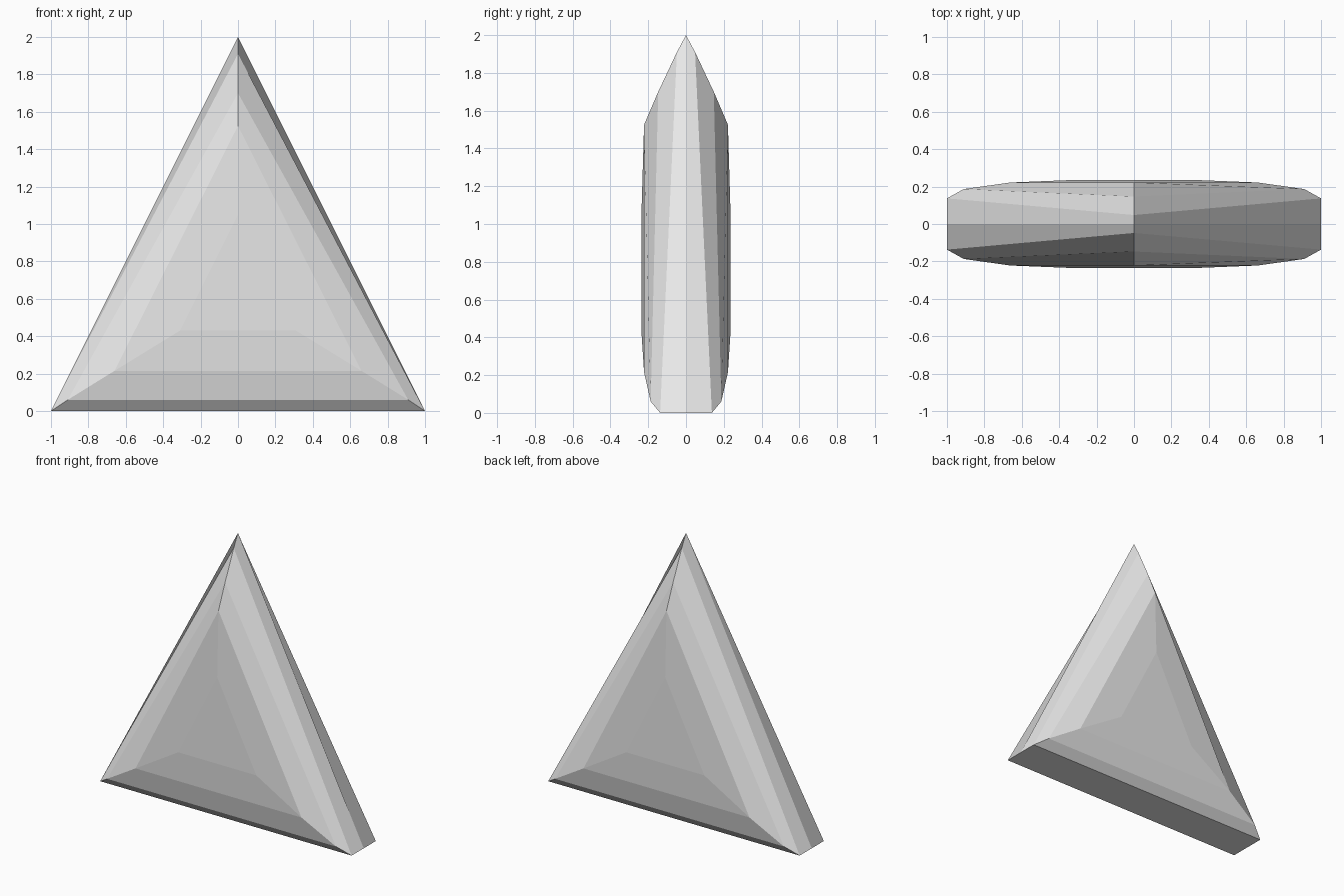
import bpy
import bmesh

cube = bpy.data.objects.get("Cube")
if cube:
    bpy.data.objects.remove(cube, do_unlink=True)

# Plain grey stone
grey = bpy.data.materials.new("light_grey")
grey.use_nodes = True
colour = (0.8, 0.8, 0.8, 1.0)
grey.diffuse_color = colour
grey.node_tree.nodes["Principled BSDF"].inputs["Base Color"].default_value = colour

# Triangular rings from the middle outwards:
# half width, base depth, apex depth, base height, apex height
middle = (1.0, 0.0, 0.0, 0.0, 2.0)
bevels = [
    (1.0, 0.137, 0.048, 0.0, 1.91),
    (0.91, 0.187, 0.147, 0.06, 1.70),
    (0.66, 0.222, 0.222, 0.215, 1.525),
    (0.31, 0.236, 0.236, 0.43, 1.05),
]


def add_ring(bm, ring, side):
    half, base_y, apex_y, base_z, apex_z = ring
    points = [(-half, side * base_y, base_z), (half, side * base_y, base_z),
              (0, side * apex_y, apex_z)]
    return [bm.verts.new(p) for p in points]


# Faceted triangular gem, bevelled alike on front and back
bm = bmesh.new()
middle_ring = add_ring(bm, middle, 1)
for side in (-1, 1):
    previous = middle_ring
    for bevel in bevels:
        ring = add_ring(bm, bevel, side)
        for i in range(3):
            j = (i + 1) % 3
            bm.faces.new((previous[i], previous[j], ring[j], ring[i]))
        previous = ring
    bm.faces.new(previous)
bmesh.ops.recalc_face_normals(bm, faces=bm.faces)

mesh = bpy.data.meshes.new("faceted_triangle_gem")
bm.to_mesh(mesh)
bm.free()
mesh.materials.append(grey)
gem = bpy.data.objects.new("faceted_triangle_gem", mesh)
bpy.context.collection.objects.link(gem)
